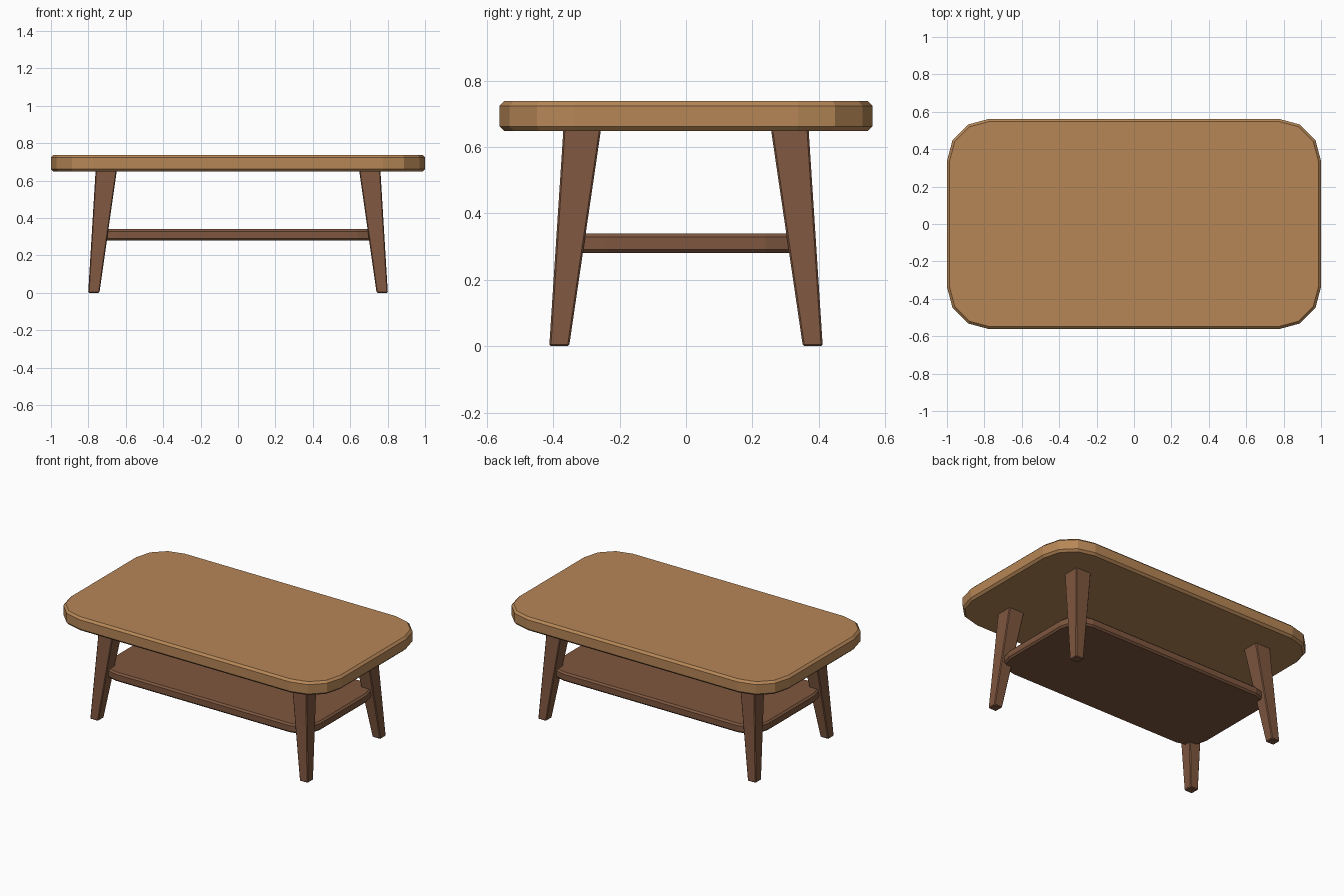
import bpy, bmesh, math

if "Cube" in bpy.data.objects:
    bpy.data.objects.remove(bpy.data.objects["Cube"])


def material(name, color):
    m = bpy.data.materials.new(name)
    m.diffuse_color = (*color, 1)
    m.use_nodes = True
    m.node_tree.nodes["Principled BSDF"].inputs["Base Color"].default_value = m.diffuse_color
    return m


top_wood = material("light wood", (0.47, 0.24, 0.095))
base_wood = material("dark wood", (0.21, 0.095, 0.05))


def loft(name, rings, mat):
    """Closed solid through a list of rings with equal point counts."""
    bm = bmesh.new()
    loops = [[bm.verts.new(p) for p in ring] for ring in rings]
    n = len(loops[0])
    for a, b in zip(loops, loops[1:]):
        for i in range(n):
            j = (i + 1) % n
            bm.faces.new((a[i], a[j], b[j], b[i]))
    bm.faces.new(loops[0][::-1])
    bm.faces.new(loops[-1])
    bmesh.ops.recalc_face_normals(bm, faces=bm.faces)
    mesh = bpy.data.meshes.new(name)
    bm.to_mesh(mesh)
    bm.free()
    mesh.materials.append(mat)
    ob = bpy.data.objects.new(name, mesh)
    bpy.context.collection.objects.link(ob)
    return ob


def rounded_ring(hx, hy, r, z, seg=3):
    pts = []
    for k, (sx, sy) in enumerate(((1, 1), (-1, 1), (-1, -1), (1, -1))):
        for i in range(seg + 1):
            a = math.pi / 2 * (k + i / seg)
            pts.append((sx * (hx - r) + r * math.cos(a),
                        sy * (hy - r) + r * math.sin(a), z))
    return pts


def slab(name, hx, hy, r, z0, z1, c, mat):
    """Rounded board with chamfered rims."""
    rims = ((c, z0), (0, z0 + c), (0, z1 - c), (c, z1))
    return loft(name, [rounded_ring(hx - d, hy - d, r - d, z) for d, z in rims], mat)


def square_ring(cx, cy, h, z):
    return [(cx + sx * h, cy + sy * h, z)
            for sx, sy in ((1, 1), (-1, 1), (-1, -1), (1, -1))]


# Boards
slab("table_top", 1.0, 0.562, 0.225, 0.648, 0.738, 0.014, top_wood)
slab("lower_shelf", 0.78, 0.38, 0.14, 0.28, 0.34, 0.011, base_wood)

# Four splayed, tapered legs
for sx, side in ((1, "right"), (-1, "left")):
    for sy, end in ((1, "back"), (-1, "front")):
        leg = loft(f"{end}_{side}_leg",
                   [square_ring(sx * 0.771, sy * 0.382, 0.03, 0),
                    square_ring(sx * 0.704, sy * 0.312, 0.057, 0.66)], base_wood)
        bev = leg.modifiers.new("soft edges", "BEVEL")
        bev.width = 0.005
        bev.segments = 1
